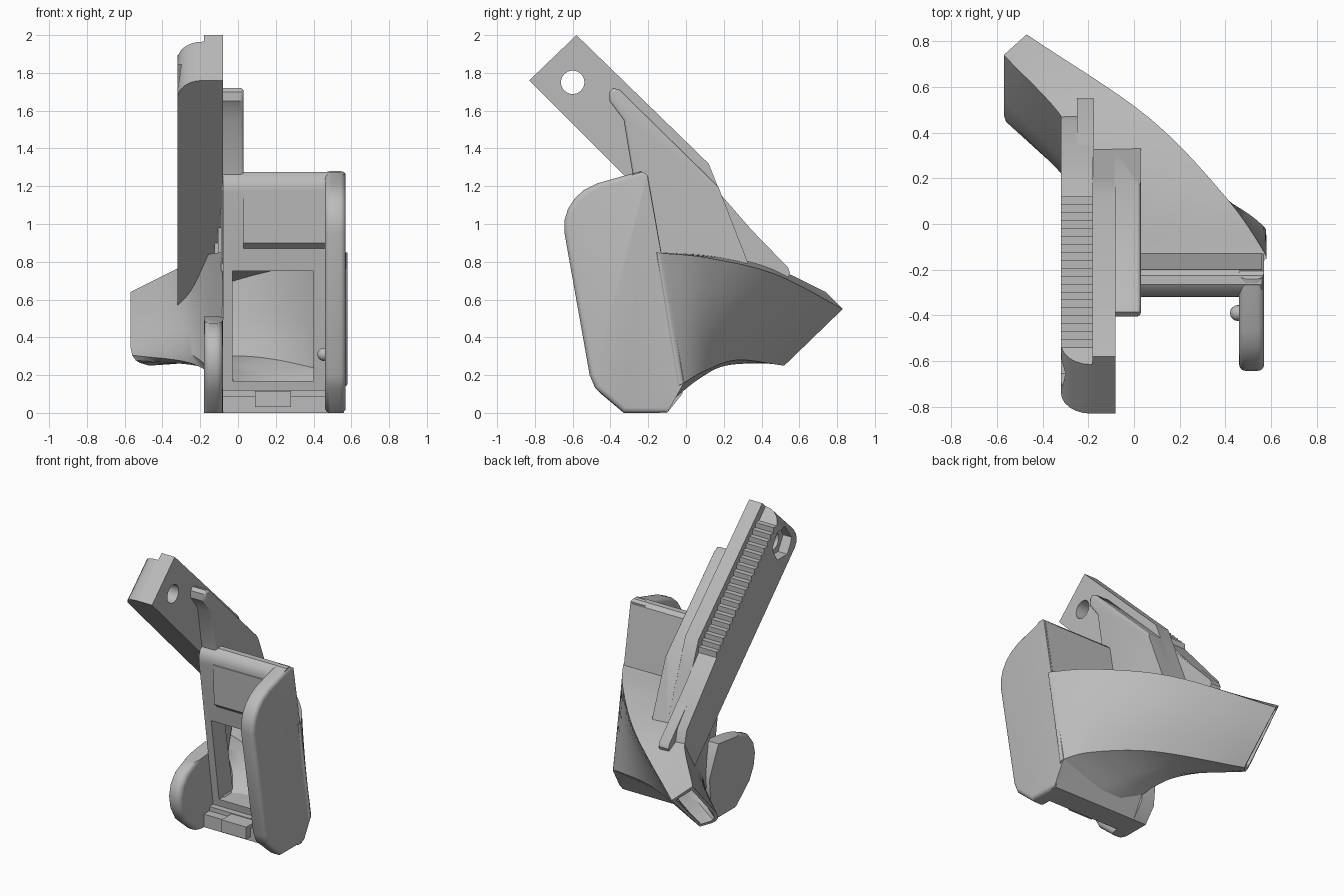
import bpy, bmesh, math
from mathutils import Vector

if "Cube" in bpy.data.objects:
    bpy.data.objects.remove(bpy.data.objects["Cube"])

grey = bpy.data.materials.new("plain grey")
grey.use_nodes = True
grey.diffuse_color = (0.5, 0.5, 0.5, 1)
grey.node_tree.nodes["Principled BSDF"].inputs["Base Color"].default_value = grey.diffuse_color


def shade(ob, angle=35):
    bpy.ops.object.select_all(action='DESELECT')
    ob.select_set(True)
    bpy.context.view_layer.objects.active = ob
    bpy.ops.object.shade_smooth_by_angle(angle=math.radians(angle))


def finish(name, bm, angle=35):
    bmesh.ops.recalc_face_normals(bm, faces=bm.faces)
    mesh = bpy.data.meshes.new(name)
    bm.to_mesh(mesh)
    bm.free()
    ob = bpy.data.objects.new(name, mesh)
    bpy.context.collection.objects.link(ob)
    mesh.materials.append(grey)
    shade(ob, angle)
    return ob


def prism(name, x0, x1, profile, radius=0, rule=None, segments=4):
    """Side profile of (y, z) points pulled along x; edges passing the rule are rounded."""
    bm = bmesh.new()
    ends = [[bm.verts.new((x, y, z)) for y, z in profile] for x in (x0, x1)]
    for ring in ends:
        bm.faces.new(ring)
    n = len(profile)
    for i in range(n):
        j = (i + 1) % n
        bm.faces.new((ends[0][i], ends[0][j], ends[1][j], ends[1][i]))
    bmesh.ops.recalc_face_normals(bm, faces=bm.faces)
    if radius:
        edges = [e for e in bm.edges if all(rule(v.co) for v in e.verts)
                 and e.calc_face_angle() > math.radians(50)]
        bmesh.ops.bevel(bm, geom=edges, offset=radius, segments=segments,
                        profile=0.5, affect='EDGES', clamp_overlap=True)
    return finish(name, bm)


def box(name, lo, hi):
    (xa, ya, za), (xb, yb, zb) = lo, hi
    return prism(name, xa, xb, [(ya, za), (yb, za), (yb, zb), (ya, zb)])


def rod(name, x0, x1, y, z, r, sides):
    ring = [(y + r * math.cos(math.tau * i / sides), z + r * math.sin(math.tau * i / sides))
            for i in range(sides)]
    return prism(name, x0, x1, ring)


def cut(ob, cutter):
    mod = ob.modifiers.new("cut", 'BOOLEAN')
    mod.operation = 'DIFFERENCE'
    mod.solver = 'EXACT'
    mod.object = cutter
    bpy.context.view_layer.objects.active = ob
    bpy.ops.object.modifier_apply(modifier=mod.name)
    bpy.data.objects.remove(cutter)
    shade(ob)


def spline(points, t):
    """Smooth curve through the points, t from 0 to 1."""
    p = [Vector(q) for q in points]
    p = [2 * p[0] - p[1]] + p + [2 * p[-1] - p[-2]]
    s = t * (len(p) - 3)
    i = min(int(s), len(p) - 4)
    u = s - i
    a, b, c, d = p[i:i + 4]
    return 0.5 * (2 * b + (c - a) * u + (2 * a - 5 * b + 4 * c - d) * u * u
                  + (3 * b - a - 3 * c + d) * u ** 3)


# Large rounded side plate
prism("left_side_plate", 0.46, 0.57,
      [(-0.1, 0), (-0.33, 0), (-0.48, 0.13), (-0.51, 0.2), (-0.643, 0.95), (-0.643, 1.02),
       (-0.625, 1.08), (-0.59, 1.135), (-0.54, 1.18), (-0.47, 1.215), (-0.24, 1.28),
       (-0.205, 1.26), (-0.01, 0.16)],
      0.035, lambda c: c.y + 0.17 * c.z < -0.01 and c.y != -0.1)
bm = bmesh.new()
bmesh.ops.create_uvsphere(bm, u_segments=16, v_segments=10, radius=0.035)
bmesh.ops.translate(bm, verts=bm.verts, vec=(0.455, -0.39, 0.31))
finish("plate_peg", bm)

# Small rounded side plate
prism("right_side_lobe", -0.18, -0.08,
      [(-0.1, 0), (-0.33, 0), (-0.46, 0.11), (-0.51, 0.2), (-0.525, 0.29), (-0.505, 0.37),
       (-0.45, 0.44), (-0.37, 0.475), (-0.1, 0.51), (0.0, 0.3), (-0.02, 0.1)],
      0.035, lambda c: c.y < -0.12)

# Leaning back wall with a rectangular window
wall = prism("back_wall", -0.08, 0.56,
             [(-0.1, 0), (-0.14, 0), (-0.315, 1.17), (-0.317, 1.21), (-0.3, 1.25),
              (-0.265, 1.275), (-0.225, 1.275), (-0.2, 1.25), (-0.01, 0.16)])
cut(wall, box("window_cutter", (-0.03, -0.6, 0.17), (0.4, 0.3, 0.75)))
prism("wall_pad", 0.03, 0.46, [(-0.24, 1.2), (-0.32, 1.18), (-0.305, 0.9), (-0.225, 0.83)])

# Floor ledge and its clip
box("floor", (-0.1, -0.26, 0), (0.5, -0.1, 0.09))
box("floor_lip", (-0.1, -0.2, 0.08), (0.5, -0.06, 0.12))
box("floor_clip", (0.09, -0.31, 0.03), (0.28, -0.15, 0.115))

# Hollow duct swept from the wall to the slanted outlet; one path for each corner
corners = [
    [(-0.08, -0.16, 0.85), (-0.09, -0.12, 0.85), (-0.19, 0.18, 0.83),
     (-0.31, 0.46, 0.77), (-0.57, 0.74, 0.64)],
    [(0.57, -0.16, 0.85), (0.568, -0.12, 0.845), (0.4, 0.12, 0.82),
     (0.06, 0.47, 0.735), (-0.47, 0.83, 0.55)],
    [(0.57, -0.05, 0.14), (0.567, -0.01, 0.16), (0.42, 0.095, 0.22),
     (0.06, 0.27, 0.28), (-0.47, 0.52, 0.25)],
    [(-0.09, -0.12, 0), (-0.11, -0.1, 0.005), (-0.19, 0.03, 0.13),
     (-0.31, 0.15, 0.22), (-0.57, 0.41, 0.28)],
]
# Section outline in corner fractions, with the lower inner corner rounded
quarter = (0, 0.25, 0.5, 0.75)
outline = [(f, 0) for f in quarter] + [(1, f) for f in quarter]
outline += [(1, 1), (0.75, 1), (0.5, 1), (0.28, 0.98), (0.1, 0.92), (0, 0.8)]
outline += [(0, 0.6), (0, 0.4), (0, 0.2)]
STEPS = 32
bm = bmesh.new()
outer, inner = [], []
for k in range(STEPS + 1):
    t = k / STEPS
    a, b, c, d = [spline(path, t) for path in corners]
    for skin, m, h in ((outer, 0, 0), (inner, 0.06 + 0.07 * t, 0.06)):
        ring = []
        for fu, fv in outline:
            u, v = m + (1 - 2 * m) * fu, h + (1 - 2 * h) * fv
            ring.append(bm.verts.new(a.lerp(b, u).lerp(d.lerp(c, u), v)))
        skin.append(ring)
for j in range(len(outline)):
    n = (j + 1) % len(outline)
    for skin in (outer, inner):
        for k in range(STEPS):
            bm.faces.new((skin[k][j], skin[k][n], skin[k + 1][n], skin[k + 1][j]))
    for k in (0, STEPS):
        bm.faces.new((outer[k][j], outer[k][n], inner[k][n], inner[k][j]))
finish("air_duct", bm)

# Slanted bar: smooth rail beside a toothed rack
rail = prism("bar_rail", -0.181, -0.08,
             [(-0.83, 1.76), (-0.58, 2), (0.12, 1.32), (0.2, 1.12), (0.33, 0.79), (0.14, 0.79)])
cut(rail, rod("hole_cutter", -0.5, 0.2, -0.6, 1.75, 0.062, 32))
rack = prism("bar_rack", -0.32, -0.18,
             [(-0.83, 1.76), (-0.615, 1.965), (0.12, 1.23), (0.45, 0.85), (0.48, 0.72),
              (0.36, 0.57)],
             0.13, lambda c: c.x < -0.3 and c.y < -0.5, 6)
cut(rack, rod("hole_cutter", -0.5, 0.2, -0.6, 1.75, 0.062, 32))
cut(rack, rod("nut_pocket_cutter", -0.5, -0.25, -0.6, 1.75, 0.11, 6))

# Rack teeth, each with a level tread and an upright riser
TEETH = 19
pitch = 0.66 / TEETH
bm = bmesh.new()
for i in range(TEETH):
    y = -0.54 + i * pitch
    z = 1.355 - y
    tooth = [(y, z), (y + pitch, z), (y + pitch, z - pitch - 0.01), (y, z - 0.01)]
    sides = [[bm.verts.new((x, *p)) for p in tooth] for x in (-0.32, -0.181)]
    for s in sides:
        bm.faces.new(s)
    for j in range(4):
        n = (j + 1) % 4
        bm.faces.new((sides[0][j], sides[0][n], sides[1][n], sides[1][j]))
finish("rack_teeth", bm, 20)

# Ridge carrying the bar down onto the duct
prism("lower_ridge", -0.25, -0.175,
      [(0.1, 1.24), (0.2, 1.12), (0.54, 0.77), (0.55, 0.74), (0.5, 0.62), (0.1, 0.85)])

# Stepped web closing the corner under the bar
for i, (x, y) in enumerate([(-0.09, -0.15), (-0.105, -0.05), (-0.125, 0.03), (-0.15, 0.1)]):
    prism(f"bar_web_{i + 1}", x, -0.075, [(y, 0.75), (y, 0.94 - y), (0.2, 0.8), (0.2, 0.75)])

# Rib plate between the bar and the back wall
prism("inner_rib", -0.085, 0.03,
      [(-0.405, 1.7), (-0.385, 1.72), (-0.35, 1.71), (0.17, 1.2), (0.33, 0.79), (-0.15, 0.8),
       (-0.28, 1.25), (-0.33, 1.55), (-0.405, 1.65)],
      0.018, lambda c: c.x > 0 and c.z > 1.15)
